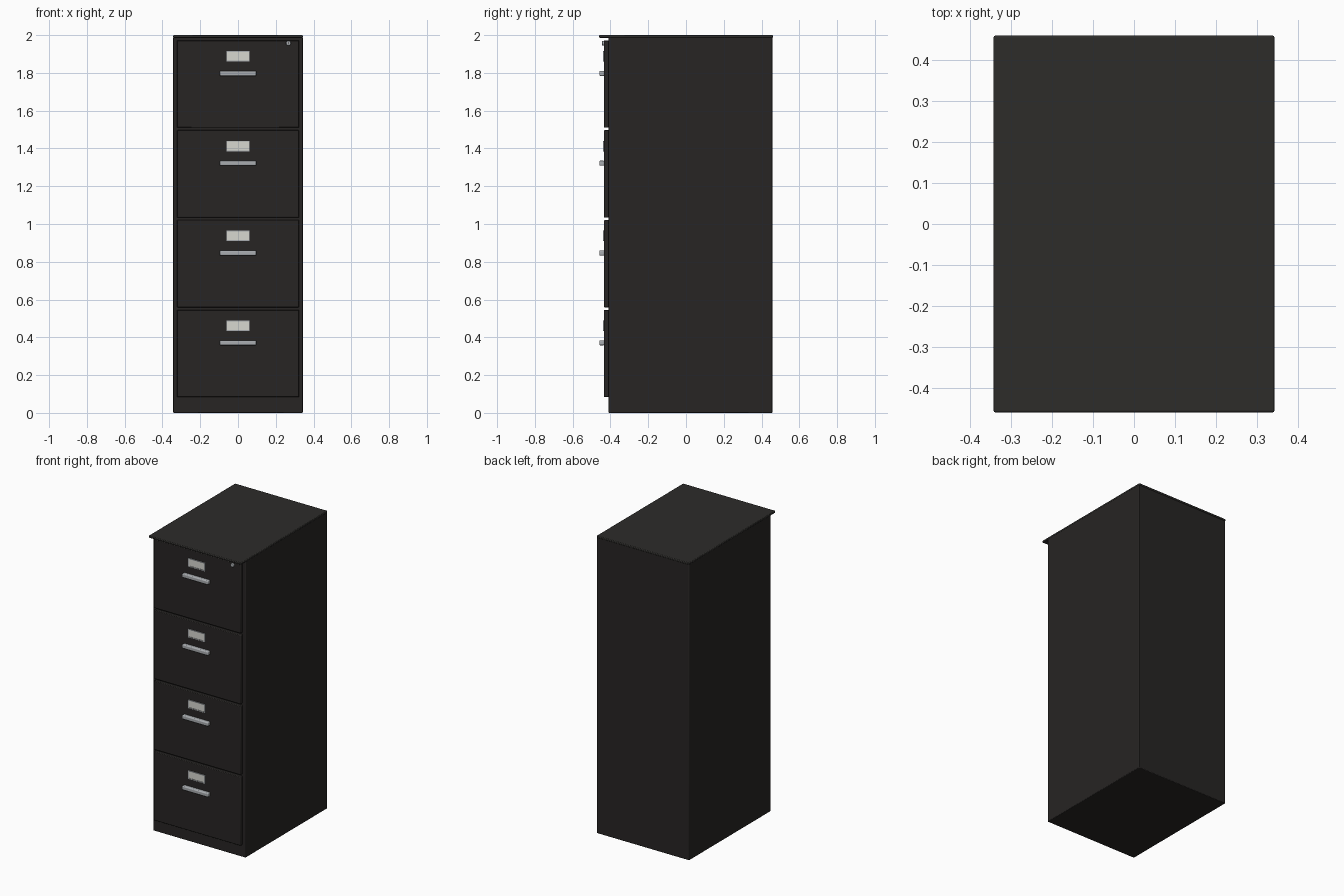
import bpy
from math import radians

if "Cube" in bpy.data.objects:
    bpy.data.objects.remove(bpy.data.objects["Cube"])


def material(name, rgb):
    m = bpy.data.materials.new(name)
    m.diffuse_color = (*rgb, 1)
    m.use_nodes = True
    m.node_tree.nodes["Principled BSDF"].inputs["Base Color"].default_value = m.diffuse_color
    return m


black = material("black_enamel", (0.020, 0.018, 0.017))
top_black = material("top_enamel", (0.026, 0.025, 0.023))
steel = material("steel", (0.40, 0.42, 0.44))
card = material("card", (0.68, 0.68, 0.63))


def finish(obj, name, mat, bevel, segments):
    obj.name = name
    obj.data.materials.append(mat)
    if bevel:
        b = obj.modifiers.new("bevel", 'BEVEL')
        b.width = bevel
        b.segments = segments
    bpy.ops.object.shade_smooth_by_angle(angle=radians(30))
    return obj


def box(name, x, y, z, mat, bevel=0.0, segments=2):
    """Box from (min, max) ranges on each axis."""
    r = (x, y, z)
    bpy.ops.mesh.primitive_cube_add(size=1, location=[(a + b) / 2 for a, b in r])
    obj = bpy.context.object
    obj.scale = [b - a for a, b in r]
    bpy.ops.object.transform_apply(location=False, rotation=False, scale=True)
    return finish(obj, name, mat, bevel, segments)


def disc(name, x, z, y0, y1, radius, mat, bevel=0.0):
    """Cylinder pointing out of the front."""
    bpy.ops.mesh.primitive_cylinder_add(vertices=24, radius=radius, depth=y1 - y0,
                                        location=(x, (y0 + y1) / 2, z),
                                        rotation=(radians(90), 0, 0))
    return finish(bpy.context.object, name, mat, bevel, 2)


# Cabinet shell and the top panel that overhangs the drawers
W = 0.343
box("cabinet_body", (-W, W), (-0.41, 0.457), (0, 1.99), black, 0.004)
box("top_panel", (-W, W), (-0.46, 0.46), (1.986, 2.0), top_black, 0.004)

# Four identical drawers, counted from the top
FRONT = -0.434
for i in range(4):
    top = 1.972 - i * 0.4755
    n = i + 1
    box(f"drawer_front_{n}", (-0.323, 0.323), (FRONT, -0.408), (top - 0.462, top),
        black, 0.004)

    # Label holder: four-sided rim around a paper card
    lz0, lz1 = top - 0.112, top - 0.056
    rim = 0.005
    y = (FRONT - 0.006, FRONT + 0.002)
    box(f"label_card_{n}", (-0.058, 0.058), (FRONT - 0.003, FRONT + 0.002),
        (lz0 + 0.002, lz1 - 0.002), card)
    for side, z in (("bottom", (lz0, lz0 + rim)), ("top", (lz1 - rim, lz1))):
        box(f"label_rim_{side}_{n}", (-0.062, 0.062), y, z, steel)
    for side, x in (("left", (-0.062, -0.057)), ("right", (0.057, 0.062))):
        box(f"label_rim_{side}_{n}", x, y, (lz0 + rim, lz1 - rim), steel)

    # Bar handle
    box(f"handle_{n}", (-0.097, 0.097), (-0.459, FRONT + 0.002),
        (top - 0.188, top - 0.161), steel, 0.006, 3)

# Lock on the top drawer
disc("lock_barrel", 0.267, 1.957, -0.445, FRONT + 0.002, 0.013, steel, 0.003)
box("lock_keyhole", (0.2655, 0.2685), (-0.4455, -0.443), (1.951, 1.963), black)
